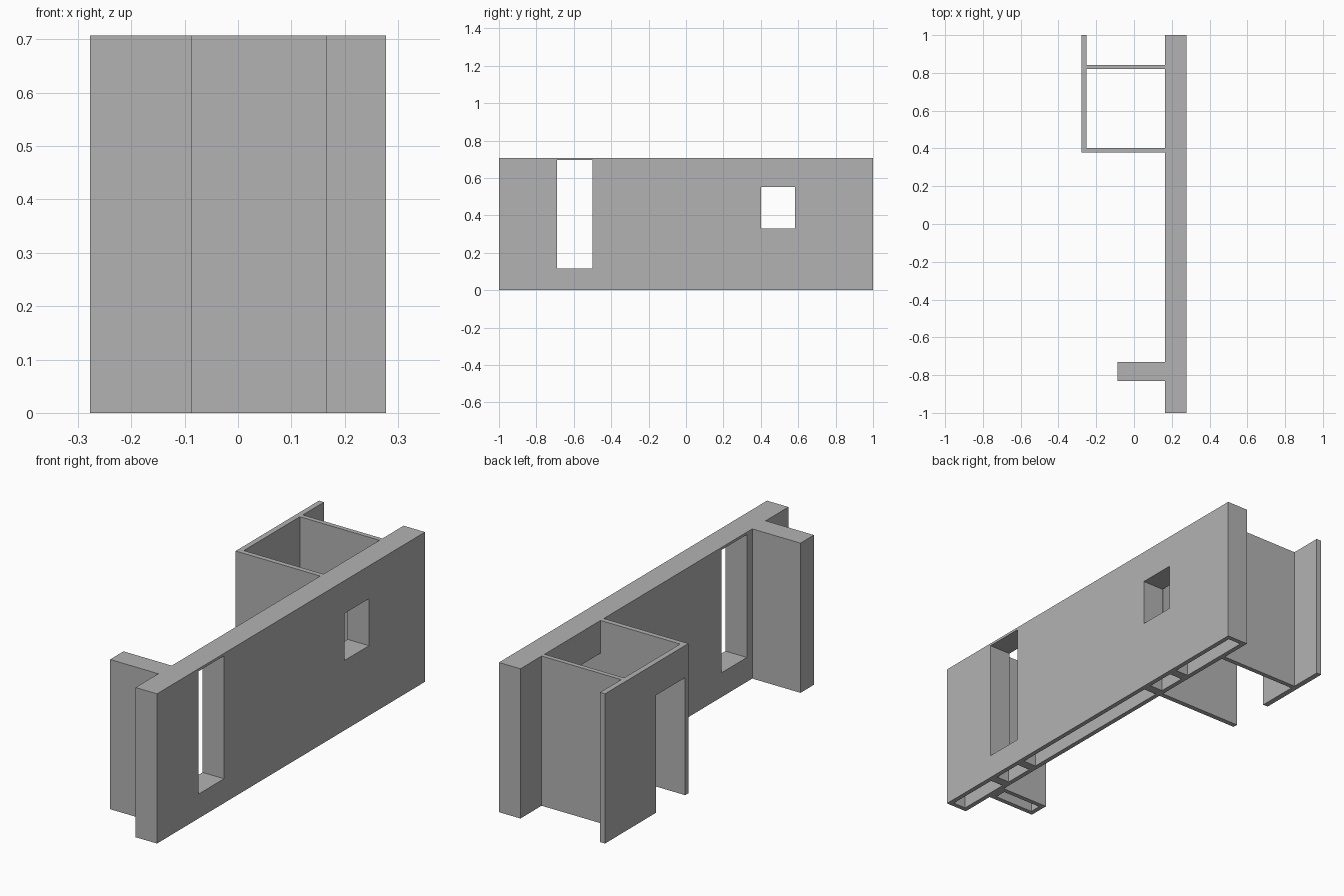
import bpy
import bmesh
from mathutils import Matrix, Vector

cube = bpy.data.objects.get("Cube")
if cube:
    bpy.data.objects.remove(cube, do_unlink=True)

grey = bpy.data.materials.new("plain grey")
grey.use_nodes = True
COLOUR = (0.45, 0.45, 0.45, 1)
grey.diffuse_color = COLOUR
grey.node_tree.nodes["Principled BSDF"].inputs["Base Color"].default_value = COLOUR

HEIGHT = 0.707
BELOW = -0.1          # cutters start under the floor
RIM = 0.022           # skin thickness of the hollow walls


def boxes(name, ranges):
    """One object from boxes given as (x0, x1, y0, y1, z0, z1)."""
    bm = bmesh.new()
    for x0, x1, y0, y1, z0, z1 in ranges:
        centre = Vector((x0 + x1, y0 + y1, z0 + z1)) / 2
        size = Matrix.Diagonal((x1 - x0, y1 - y0, z1 - z0, 1))
        bmesh.ops.create_cube(bm, size=1, matrix=Matrix.Translation(centre) @ size)
    mesh = bpy.data.meshes.new(name)
    bm.to_mesh(mesh)
    bm.free()
    mesh.materials.append(grey)
    obj = bpy.data.objects.new(name, mesh)
    bpy.context.collection.objects.link(obj)
    return obj


def carve(obj, ranges):
    """Subtract boxes from an object and discard the cutter."""
    cutter = boxes("cutter", ranges)
    cutter.hide_render = True
    mod = obj.modifiers.new("openings", "BOOLEAN")
    mod.operation = "DIFFERENCE"
    mod.solver = "EXACT"
    mod.object = cutter
    bpy.context.view_layer.objects.active = obj
    bpy.ops.object.modifier_apply(modifier=mod.name)
    bpy.data.objects.remove(cutter, do_unlink=True)


# Long hollow wall, with a tall opening and a small window
INNER, OUTER = 0.165, 0.277
openings = [(-0.69, -0.50, 0.115, 0.695), (0.40, 0.582, 0.33, 0.552)]
wall = boxes("main_wall", [(INNER, OUTER, -1, 1, 0, HEIGHT)])
cuts = [(INNER - 0.1, OUTER + 0.1, y0, y1, z0, z1) for y0, y1, z0, z1 in openings]

# Cavities open at the bottom: beside each opening and under each sill
edges = [-1, *openings[0][:2], *openings[1][:2], 1]
sills = {1: openings[0][2], 3: openings[1][2]}
for i, (y0, y1) in enumerate(zip(edges, edges[1:])):
    top = sills.get(i, HEIGHT) - RIM
    cuts.append((INNER + RIM, OUTER - RIM, y0 + RIM, y1 - RIM, BELOW, top))
carve(wall, cuts)

# Short hollow wall stub near the front
stub = boxes("wall_stub", [(-0.087, INNER, -0.83, -0.73, 0, HEIGHT)])
carve(stub, [(-0.087 + RIM, INNER - RIM, -0.83 + RIM, -0.73 - RIM, BELOW, HEIGHT - RIM)])

# Thin-walled room at the back: side wall with a doorway, two cross walls
SIDE, FACE = -0.277, -0.251
side = boxes("room_side_wall", [(SIDE, FACE, 0.378, 1, 0, HEIGHT)])
carve(side, [(SIDE - 0.1, FACE + 0.1, 0.402, 0.62, BELOW, 0.555)])
boxes("room_front_wall", [(FACE, INNER, 0.378, 0.402, 0, HEIGHT)])
boxes("room_back_wall", [(FACE, INNER, 0.82, 0.842, 0, HEIGHT)])
